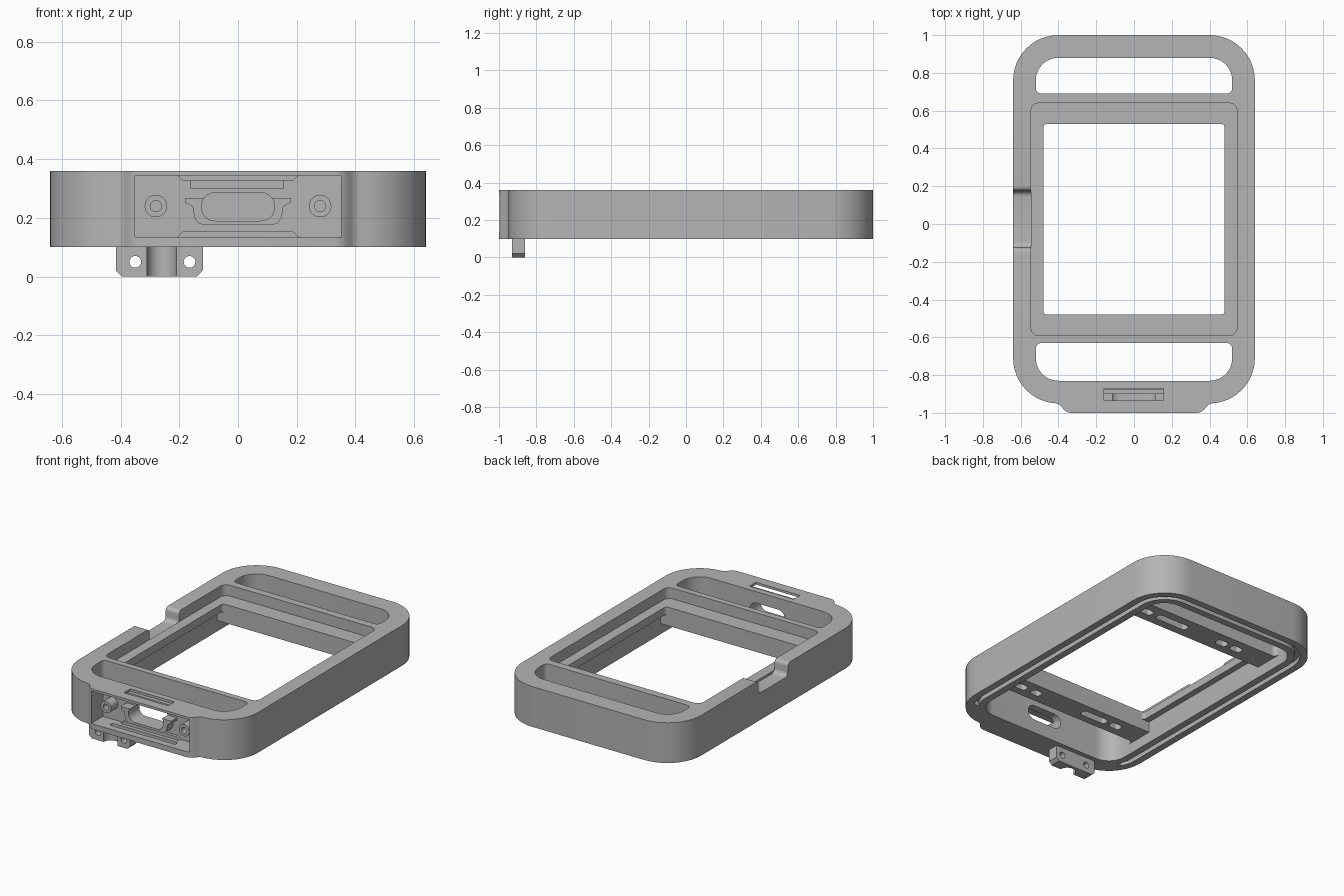
import bpy, bmesh
from math import sin, cos, pi, radians
from mathutils import Vector

if "Cube" in bpy.data.objects:
    bpy.data.objects.remove(bpy.data.objects["Cube"], do_unlink=True)

grey = bpy.data.materials.new("light_grey")
grey.use_nodes = True
COLOUR = (0.46, 0.46, 0.46, 1)
grey.diffuse_color = COLOUR
grey.node_tree.nodes["Principled BSDF"].inputs["Base Color"].default_value = COLOUR
parts = []


def arc(cx, cy, r, start, end, n=12):
    return [(cx + r * cos(radians(start + (end - start) * i / n)),
             cy + r * sin(radians(start + (end - start) * i / n))) for i in range(n + 1)]


def rounded(x0, x1, y0, y1, front_r, back_r=None):
    """Rounded rectangle with separate radii for its low and high ends."""
    b = front_r if back_r is None else back_r
    f = front_r
    return (arc(x1 - b, y1 - b, b, 0, 90) + arc(x0 + b, y1 - b, b, 90, 180)
            + arc(x0 + f, y0 + f, f, 180, 270) + arc(x1 - f, y0 + f, f, 270, 360))


def box(x0, x1, y0, y1):
    return [(x0, y0), (x1, y0), (x1, y1), (x0, y1)]


def prism(name, outline, lo, hi, axis="z"):
    """Extrude a 2D outline along one axis."""
    place = {"z": lambda u, v: (u, v, lo), "y": lambda u, v: (u, lo, v),
             "x": lambda u, v: (lo, u, v)}[axis]
    step = Vector([(hi - lo) * (a == axis) for a in "xyz"])
    bm = bmesh.new()
    face = bm.faces.new([bm.verts.new(place(u, v)) for u, v in outline])
    ext = bmesh.ops.extrude_face_region(bm, geom=[face])["geom"]
    bmesh.ops.translate(bm, vec=step, verts=[g for g in ext if isinstance(g, bmesh.types.BMVert)])
    bmesh.ops.remove_doubles(bm, verts=bm.verts, dist=1e-5)
    bmesh.ops.recalc_face_normals(bm, faces=bm.faces)
    mesh = bpy.data.meshes.new(name)
    bm.to_mesh(mesh)
    bm.free()
    ob = bpy.data.objects.new(name, mesh)
    bpy.context.collection.objects.link(ob)
    mesh.materials.append(grey)
    return ob


def combine(ob, tool, op="DIFFERENCE"):
    """Apply a boolean and discard the tool."""
    mod = ob.modifiers.new("cut", "BOOLEAN")
    mod.operation, mod.object, mod.solver = op, tool, "EXACT"
    bpy.context.view_layer.objects.active = ob
    bpy.ops.object.modifier_apply(modifier=mod.name)
    bpy.data.objects.remove(tool, do_unlink=True)


def cut(ob, outline, lo, hi, axis="z"):
    combine(ob, prism("cutter", outline, lo, hi, axis))


# Outer frame with the raised front block
frame = prism("frame", rounded(-.64, .64, -.95, 1, .24), .1, .36)
side = [(.42, -.9), (.42, -.948), (.4, -.953), (.385, -.965), (.37, -.985), (.35, -.997), (.33, -1)]
front_block = prism("front_block", side + [(-x, y) for x, y in reversed(side)], .1, .36)
combine(frame, front_block, "UNION")

# Hollow underside, end slots, stepped recess and window
cut(frame, rounded(-.52, .52, -.83, .88, .12), 0, .17)
cut(frame, box(-.52, .52, -.48, .53), .15, .24)
cut(frame, rounded(-.52, .52, .69, .88, .03, .12), .15, .5)
cut(frame, rounded(-.52, .52, -.83, -.63, .12, .03), .15, .5)
cut(frame, rounded(-.545, .545, -.59, .64, .04), .29, .5)
cut(frame, rounded(-.48, .48, -.48, .53, .02), 0, .5)

# Seal groove under the rim
groove = prism("groove_cutter", rounded(-.595, .595, -.905, .955, .2), .05, .13)
cut(groove, rounded(-.565, .565, -.875, .925, .17), 0, .2)
cut(groove, box(-1, 1, -1, -.8), 0, .2)
combine(frame, groove)

# Slots under the two cross bars
for y, spans in ((.61, ((.37, .45), (.1, .33), (-.21, -.13), (-.32, -.24))),
                 (-.555, ((.37, .45), (.26, .33), (-.25, -.06), (-.36, -.28)))):
    for x0, x1 in spans:
        cut(frame, rounded(x0, x1, y - .025, y + .025, .02), .1, .22)

# Finger notch in the side rail
ramp_back = arc(.2, .335, .025, 90, 180, 6) + arc(.145, .305, .03, 0, -90, 6)
ramp_front = arc(-.095, .305, .03, 270, 180, 6) + arc(-.15, .335, .025, 0, 90, 6)
cut(frame, ramp_back + ramp_front + [(-.15, .5), (.2, .5)], -.8, -.545, "x")

# Shallow pocket on the inside of the back wall
cut(frame, [(-.24, .15), (0, .15), (0, .2), (-.04, .24), (-.2, .24), (-.24, .2)], .8, .92, "y")

# Connector bay with slots through its roof and floor
cut(frame, box(-.35, .35, .135, .345), -1.1, -.88, "y")
cut(frame, box(-.16, .155, -.935, -.87), .3, .5)
cut(frame, rounded(-.25, .22, -.955, -.925, .012), .115, .2)
stadium = rounded(-.125, .125, .19, .286, .0479)
cut(frame, stadium, -1.1, -.7, "y")
parts.append(frame)

# Connector bracket
half = [(.18, .268), (.18, .252), (.155, .24), (.148, .2), (.135, .182), (.115, .175)]
bracket = prism("connector_bracket", half + [(-x, z) for x, z in reversed(half)], -.94, -.875, "y")
cut(bracket, stadium, -1.1, -.7, "y")
parts.append(bracket)

# Tapered lips on the bay roof and floor
for name, base, tip in (("bay_top_lip", .347, .325), ("bay_bottom_lip", .133, .155)):
    parts.append(prism(name, [(-.21, base), (.21, base), (.185, tip), (-.185, tip)], -.9, -.875, "y"))

# Screw bosses
for name, x in (("screw_boss_left", .28), ("screw_boss_right", -.28)):
    boss = prism(name, arc(x, .24, .038, 0, 360, 32), -.95, -.875, "y")
    cut(boss, arc(x, .24, .019, 0, 360, 24), -1, -.89, "y")
    parts.append(boss)

# Hanging cable clamp with a central channel and two holes
clamp = prism("cable_clamp", [(-.415, .11), (-.415, .02), (-.395, 0), (-.14, 0), (-.12, .02), (-.12, .11)],
              -.93, -.86, "y")
cut(clamp, arc(-.26, -.93, .05, 0, 360, 32), -.1, .1)
for x in (-.35, -.165):
    cut(clamp, arc(x, .05, .02, 0, 360, 24), -1, -.8, "y")
parts.append(clamp)

# Smooth the rounded corners while keeping hard edges
bpy.ops.object.select_all(action="DESELECT")
for ob in parts:
    ob.select_set(True)
bpy.context.view_layer.objects.active = frame
bpy.ops.object.shade_smooth_by_angle(angle=radians(30))
